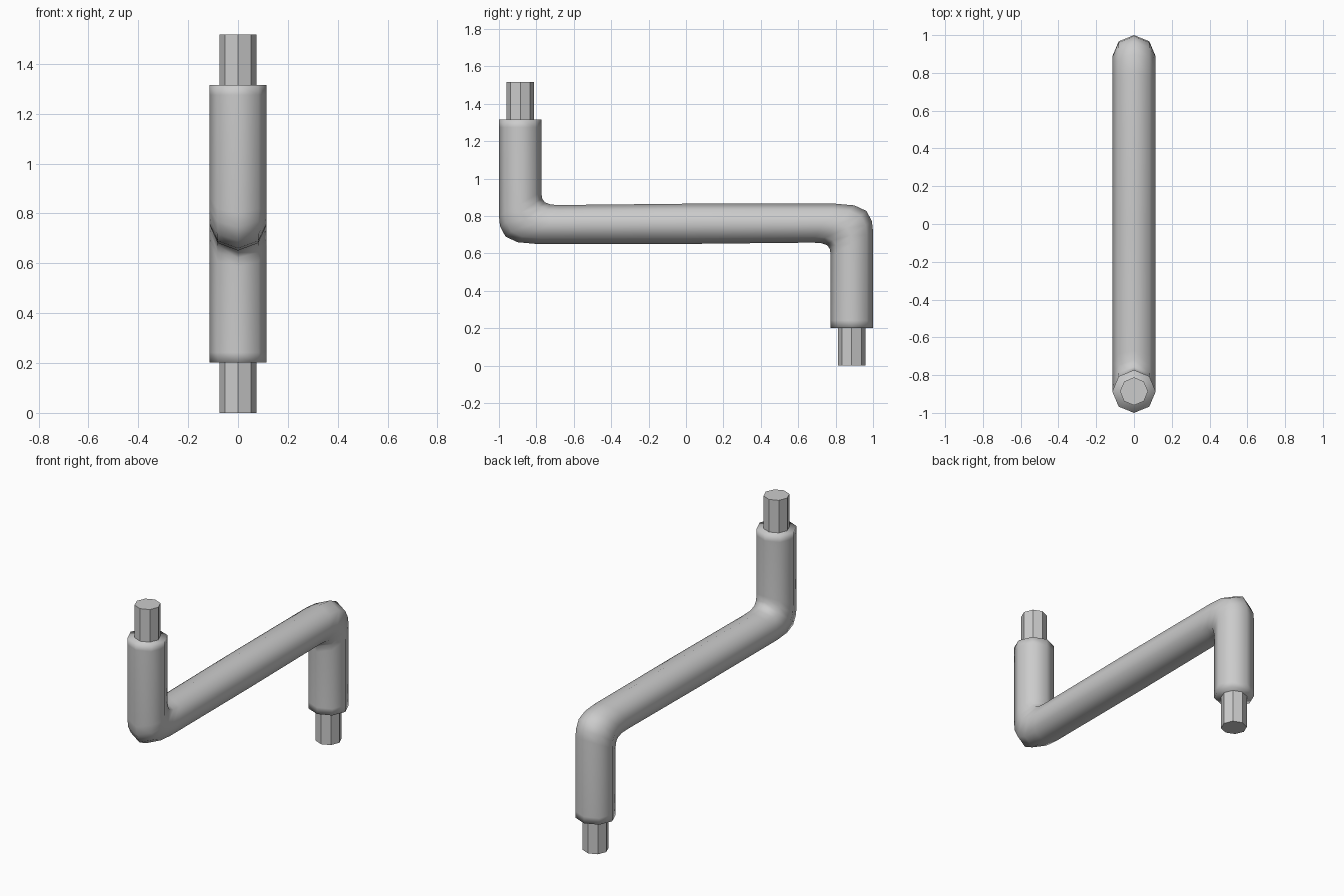
import bpy, bmesh
from math import sin, cos, pi
from mathutils import Vector

if "Cube" in bpy.data.objects:
    bpy.data.objects.remove(bpy.data.objects["Cube"])

R = 0.115        # tube radius
H = 1.517        # total height
SIDES = 8

# Half of the bent tube: (outer y, outer z, inner y, inner z) for each ring
half = [
    (-1.0, 1.315, -0.773, 1.315),
    (-1.0, 1.275, -0.773, 1.275),
    (-1.0, 0.80, -0.773, 0.93),
    (-0.994, 0.745, -0.77, 0.895),
    (-0.965, 0.69, -0.755, 0.873),
    (-0.90, 0.66, -0.72, 0.861),
    (-0.80, 0.651, -0.67, 0.859),
]
middle = [(0.0, 0.651, 0.0, H - 0.651)]
# Other half is the same shape turned 180 degrees, so inner and outer swap
other = [(-c, H - d, -a, H - b) for a, b, c, d in reversed(half)]


def make_object(name, bm, smooth):
    bmesh.ops.recalc_face_normals(bm, faces=bm.faces)
    for f in bm.faces:
        f.smooth = smooth
    mesh = bpy.data.meshes.new(name)
    bm.to_mesh(mesh)
    bm.free()
    obj = bpy.data.objects.new(name, mesh)
    bpy.context.collection.objects.link(obj)
    return obj


# Bent tube, skinned through the rings and capped at both ends
bm = bmesh.new()
rings = []
for ay, az, by, bz in half + middle + other:
    a, b = Vector((0, ay, az)), Vector((0, by, bz))
    centre, arm = (a + b) / 2, (a - b) / 2
    rings.append([bm.verts.new(centre + arm * cos(t) + Vector((R * sin(t), 0, 0)))
                  for t in (2 * pi * i / SIDES for i in range(SIDES))])
for r0, r1 in zip(rings, rings[1:]):
    for i in range(SIDES):
        j = (i + 1) % SIDES
        bm.faces.new((r0[i], r0[j], r1[j], r1[i]))
bm.faces.new(rings[0])
bm.faces.new(rings[-1])
make_object("bent_tube", bm, True)


# Flat-sided pegs at the two tube ends
def peg(name, y, z0, z1):
    bm = bmesh.new()
    bmesh.ops.create_cone(bm, cap_ends=True, segments=SIDES,
                          radius1=0.074, radius2=0.074, depth=z1 - z0)
    bmesh.ops.translate(bm, verts=bm.verts, vec=(0, y, (z0 + z1) / 2))
    make_object(name, bm, False)


peg("upper_peg", -0.886, 1.305, H)
peg("lower_peg", 0.886, 0.0, H - 1.305)
